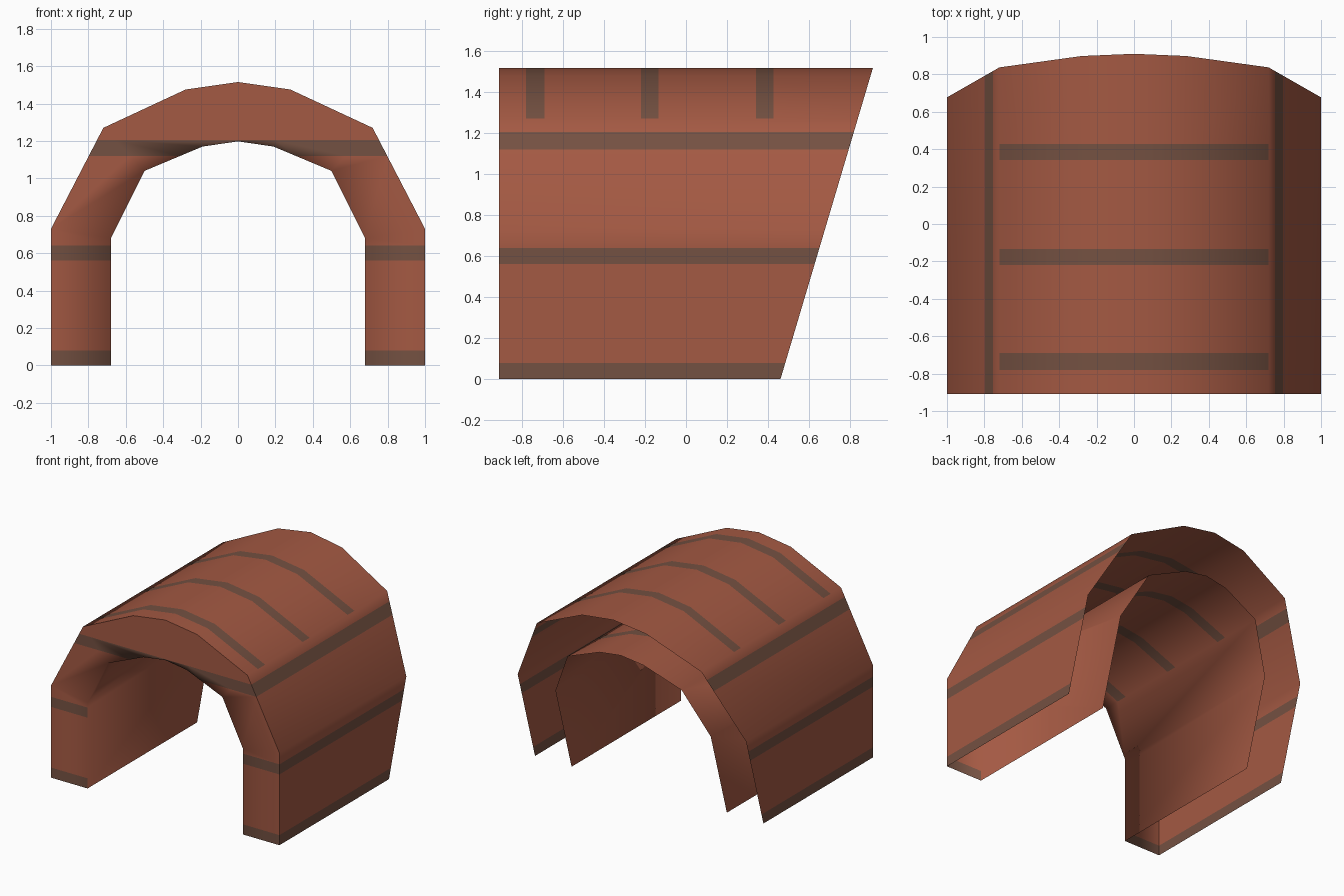
import bpy, bmesh
from mathutils import Vector

if "Cube" in bpy.data.objects:
    bpy.data.objects.remove(bpy.data.objects["Cube"])

FRONT = -0.91
OUTER, INNER, FACE = 0, 1, 2


def mirrored(half):
    """Left half profile (x, z) ending on the centre line -> full arch."""
    return half + [(-x, z) for x, z in reversed(half[:-1])]


def back_y(z):
    """Slanted, open rear end."""
    return 0.46 + z * 0.297


def material(name, rgb):
    m = bpy.data.materials.new(name)
    m.diffuse_color = (*rgb, 1)
    m.use_nodes = True
    m.node_tree.nodes["Principled BSDF"].inputs["Base Color"].default_value = m.diffuse_color
    return m


outer = mirrored([(-1, 0), (-1, 0.73), (-0.72, 1.27), (-0.28, 1.475), (0, 1.515)])
inner = mirrored([(-0.68, 0), (-0.68, 0.68), (-0.5, 1.04), (-0.19, 1.17), (0, 1.198)])

bm = bmesh.new()
part = bm.faces.layers.int.new("part")
of = [bm.verts.new((x, FRONT, z)) for x, z in outer]
ob = [bm.verts.new((x, back_y(z), z)) for x, z in outer]
nf = [bm.verts.new((x, FRONT, z)) for x, z in inner]
nb = [bm.verts.new((x, back_y(z), z)) for x, z in inner]

# Outer shell, inner shell and front face (rear and bottom stay open)
for i in range(len(outer) - 1):
    for verts, kind in (((of[i], of[i + 1], ob[i + 1], ob[i]), OUTER),
                        ((nf[i + 1], nf[i], nb[i], nb[i + 1]), INNER),
                        ((of[i + 1], of[i], nf[i], nf[i + 1]), FACE)):
        bm.faces.new(verts)[part] = kind


def cut(select, co, no):
    faces = [f for f in bm.faces if select(f)]
    geom = set(faces)
    for f in faces:
        geom.update(f.edges)
        geom.update(f.verts)
    bmesh.ops.bisect_plane(bm, geom=list(geom), dist=1e-5,
                           plane_co=Vector(co), plane_no=Vector(no))


def is_roof(f):
    z = f.calc_center_median().z
    return (f[part] == OUTER and z > 1.28) or (f[part] == INNER and z > 1.05)


# Painted bands: level ones along the sides and front, crosswise ones on the roof
level_bands = [(-0.01, 0.08), (0.56, 0.64), (1.12, 1.205)]
roof_bands = [(-0.78, -0.69), (-0.22, -0.133), (0.342, 0.427)]
for band in level_bands:
    for z in band:
        if z > 0:
            cut(lambda f: f[part] != INNER, (0, 0, z), (0, 0, 1))
for band in roof_bands:
    for y in band:
        cut(is_roof, (0, y, 0), (0, 1, 0))

for f in bm.faces:
    c = f.calc_center_median()
    f.smooth = True
    level = f[part] != INNER and any(a < c.z < b for a, b in level_bands)
    cross = is_roof(f) and any(a < c.y < b for a, b in roof_bands)
    f.material_index = int(level or cross)

# Crisp outer front rim, soft inner rim
for e in bm.edges:
    if {f[part] for f in e.link_faces} == {OUTER, FACE}:
        e.smooth = False

mesh = bpy.data.meshes.new("arched_tunnel")
bm.to_mesh(mesh)
bm.free()
mesh.materials.append(material("brick red", (0.37, 0.10, 0.056)))
mesh.materials.append(material("dull brown", (0.175, 0.082, 0.054)))
bpy.context.collection.objects.link(bpy.data.objects.new("arched_tunnel", mesh))
